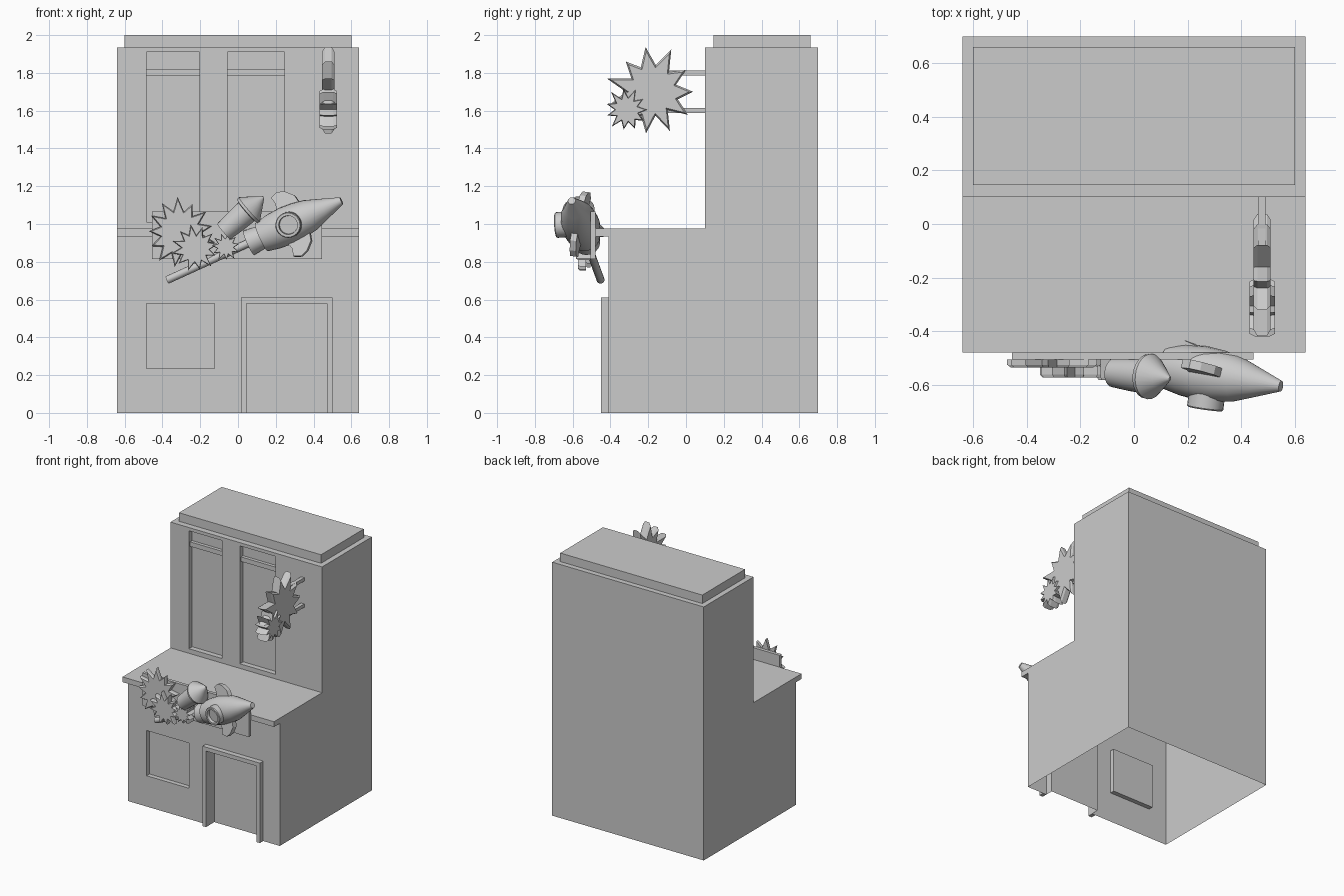
import bpy, bmesh, math, random
from mathutils import Vector, Matrix

if "Cube" in bpy.data.objects:
    bpy.data.objects.remove(bpy.data.objects["Cube"])

random.seed(4)


def finish(name, bm, smooth=False):
    bmesh.ops.recalc_face_normals(bm, faces=bm.faces)
    me = bpy.data.meshes.new(name)
    bm.to_mesh(me)
    bm.free()
    ob = bpy.data.objects.new(name, me)
    bpy.context.collection.objects.link(ob)
    if smooth:
        bpy.ops.object.select_all(action='DESELECT')
        bpy.context.view_layer.objects.active = ob
        ob.select_set(True)
        bpy.ops.object.shade_smooth_by_angle(angle=math.radians(35))
    return ob


def loft(name, rings, smooth=False):
    """Skin a list of equal-length closed rings and cap both ends."""
    bm = bmesh.new()
    vs = [[bm.verts.new(p) for p in ring] for ring in rings]
    n = len(vs[0])
    for a, b in zip(vs, vs[1:]):
        for i in range(n):
            bm.faces.new((a[i], a[(i + 1) % n], b[(i + 1) % n], b[i]))
    bm.faces.new(vs[0])
    bm.faces.new(vs[-1])
    return finish(name, bm, smooth)


def box(name, x0, x1, y0, y1, z0, z1):
    return loft(name, [[(x0, y0, z), (x1, y0, z), (x1, y1, z), (x0, y1, z)] for z in (z0, z1)])


def revolve(name, origin, axis, profile, segs=24):
    """Turn (distance, radius) pairs around an axis."""
    q = axis.to_track_quat('Z', 'Y')
    rings = []
    for t, r in profile:
        rings.append([origin + q @ Vector((r * math.cos(a), r * math.sin(a), t))
                      for a in (2 * math.pi * i / segs for i in range(segs))])
    return loft(name, rings, True)


def star(name, place, outer, inner, points, layers, turn=0.0):
    """Spiky burst; layers are (depth, scale), place maps (u, v, depth) to space."""
    shape = []
    for i in range(points * 2):
        a = turn + math.pi * i / points
        r = outer * random.uniform(0.88, 1.04) if i % 2 == 0 else inner * random.uniform(0.92, 1.06)
        shape.append((r * math.cos(a), r * math.sin(a)))
    return loft(name, [[place(u * s, v * s, d) for u, v in shape] for d, s in layers])


# Building shell: side profile pulled across the width
profile = [(-.41, 0), (.7, 0), (.7, 1.935), (.1, 1.935), (.1, .975), (-.48, .975), (-.48, .935), (-.41, .935)]
shop = loft("building", [[(x, y, z) for y, z in profile] for x in (-.64, .64)])

# Recesses for windows and door
openings = [(-.485, -.125, -.5, -.375, .235, .58), (.045, .47, -.5, -.35, -.1, .58),
            (-.485, -.205, 0, .14, 1.01, 1.91), (-.055, .245, 0, .14, 1.01, 1.91)]
for i, dims in enumerate(openings):
    cutter = box(f"cutter_{i}", *dims)
    mod = shop.modifiers.new("recess", 'BOOLEAN')
    mod.operation, mod.solver, mod.object = 'DIFFERENCE', 'EXACT', cutter
    bpy.context.view_layer.objects.active = shop
    bpy.ops.object.modifier_apply(modifier=mod.name)
    bpy.data.objects.remove(cutter)

# The underside is open
bm = bmesh.new()
bm.from_mesh(shop.data)
bmesh.ops.delete(bm, geom=[f for f in bm.faces if all(v.co.z < 1e-4 for v in f.verts)], context='FACES')
bm.to_mesh(shop.data)
bm.free()

# Roof cap and window bars
box("roof_cap", -.6, .6, .145, .66, 1.935, 2.0)
for i, (x0, x1) in enumerate([(-.485, -.205), (-.055, .245)]):
    box(f"window_bar_{i}", x0, x1, .115, .14, 1.785, 1.82)

# Door frame
outline = [(.015, 0), (.015, .61), (.5, .61), (.5, 0), (.47, 0), (.47, .58), (.045, .58), (.045, 0)]
loft("door_frame", [[(x, y, z) for x, z in outline] for y in (-.45, -.41)])

# Front sign board with bursts
box("sign_board", -.455, .445, -.505, -.48, .815, 1.065)
for name, x, z, outer, inner, n, y0, y1 in [
        ("large_burst", -.305, .955, .185, .115, 13, -.505, -.535),
        ("medium_burst", -.225, .87, .125, .075, 12, -.53, -.572),
        ("small_burst", -.065, .88, .078, .045, 11, -.505, -.582)]:
    star(name, lambda u, v, d: (x + u, d, z + v), outer, inner, n,
         [(y0, 1), (y1 + .01, 1), (y1, .92)], .2)

# Large rocket
tip = Vector((.548, -.605, 1.123))
d = Vector((.935, -.155, .425)).normalized()
front = Vector((0, -1, 0))
front = (front - front.dot(d) * d).normalized()
up = front.cross(d)
revolve("rocket_body", tip, -d, [(0, .02), (.1, .056), (.185, .086), (.25, .097), (.32, .102),
                                 (.4, .096), (.47, .082)])
revolve("rocket_nozzle", tip, -d, [(.46, .062), (.5, .066), (.545, .07)])
revolve("rocket_stick", tip, -d, [(.5, .021), (1.025, .021)], 12)

# Porthole ring with sunken glass
port = tip - d * .295
revolve("porthole", port, front, [(.06, .068), (.125, .068), (.13, .064), (.13, .05), (.108, .048)])

# Rocket fins around the body
fin = [(.215, .06), (.23, .13), (.27, .17), (.31, .185), (.35, .168), (.34, .13), (.36, .06)]
tilt = math.radians(12)
for name, ang, shift, s in [("upper_fin", tilt, -.01, 1), ("lower_fin", math.pi + tilt, 0, 1),
                            ("back_fin", math.pi / 2, .1, .6)]:
    out = up * math.cos(ang) - front * math.sin(ang)
    side = out.cross(d)
    loft(name, [[tip - d * (t + shift) + out * r * s + side * w for t, r in fin] for w in (-.017, .017)])

# Small rocket
tail = Vector((-.075, -.555, .96))
nose = Vector((.135, -.577, 1.143))
axis = (nose - tail).normalized()
revolve("small_rocket_body", tail, axis, [(0, .054), (.09, .062), (.175, .066)])
revolve("small_rocket_nose", tail, axis, [(.16, .06), (.165, .083), (.18, .085), (.23, .046), (.279, .006)])

# Hanging burst sign on two wall arms
for name, y, z, outer, inner, n, half in [
        ("hanging_burst", -.18, 1.70, .24, .135, 11, .032),
        ("hanging_small_burst", -.315, 1.605, .12, .068, 11, .047)]:
    star(name, lambda u, v, d: (.478 + d, y + u, z + v), outer, inner, n,
         [(-half, .9), (-half * .55, 1), (half * .55, 1), (half, .9)], 0)
for i, z in enumerate((1.80, 1.60)):
    box(f"sign_arm_{i}", .463, .49, -.15, .1, z - .013, z + .013)
